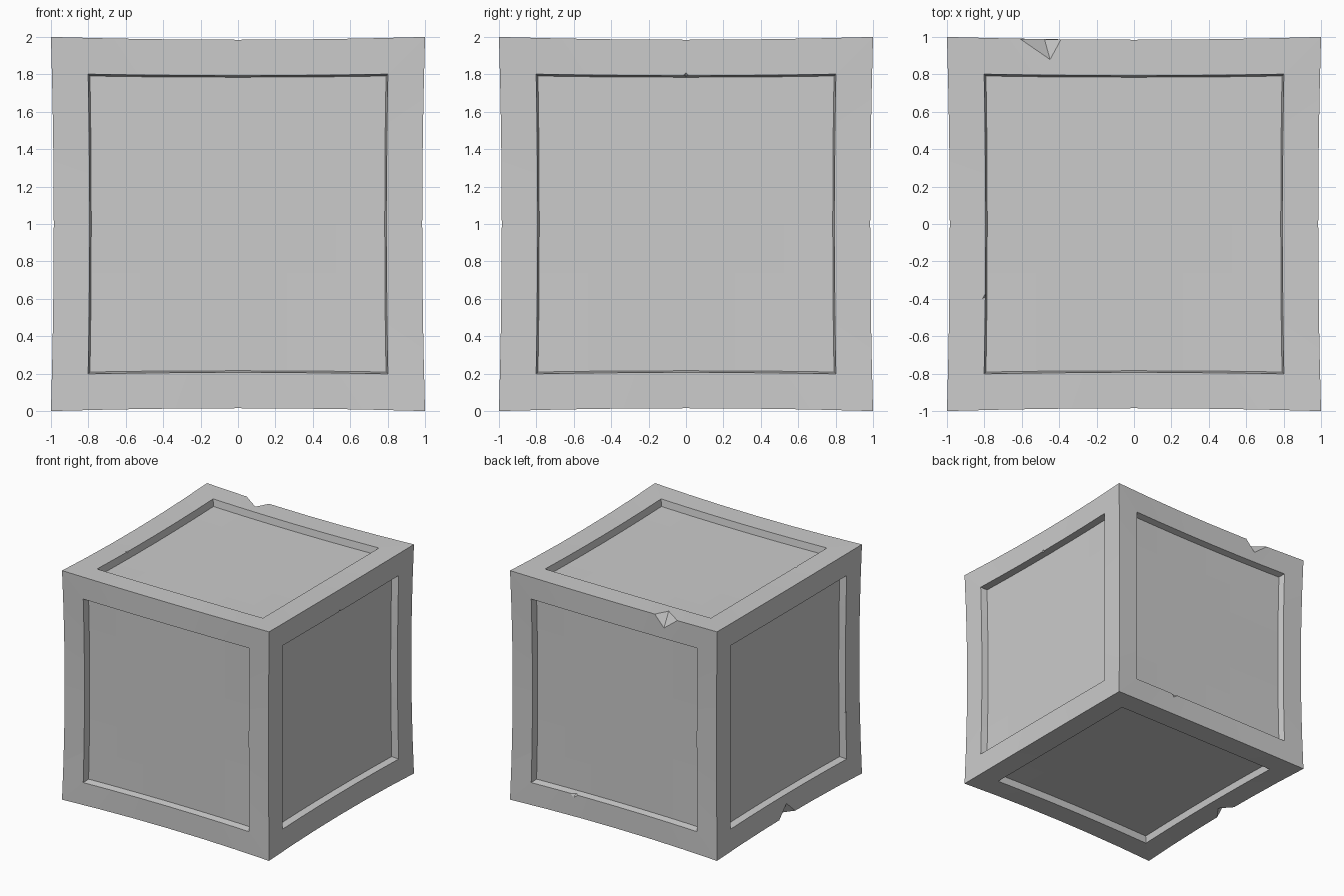
import bpy, bmesh
from mathutils import Vector

if "Cube" in bpy.data.objects:
    bpy.data.objects.remove(bpy.data.objects["Cube"])

INSET, DEPTH, BOW = 0.275, 0.06, 0.015
PANEL = -(1 - INSET)      # panel rim offset, measured against the open direction
X, Y, Z = Vector((1, 0, 0)), Vector((0, 1, 0)), Vector((0, 0, 1))


def make_object(name, bm):
    mesh = bpy.data.meshes.new(name)
    bm.to_mesh(mesh)
    bm.free()
    obj = bpy.data.objects.new(name, mesh)
    bpy.context.collection.objects.link(obj)
    return obj


# Stone block with a recessed, slightly tapered panel on every face
bm = bmesh.new()
bmesh.ops.create_cube(bm, size=2)
panels = bm.faces[:]
bmesh.ops.inset_individual(bm, faces=panels, thickness=INSET, depth=0)
bmesh.ops.inset_individual(bm, faces=panels, thickness=0.013, depth=-DEPTH)
long_edges = [e for e in bm.edges if e.calc_length() > 1]
bmesh.ops.subdivide_edges(bm, edges=long_edges, cuts=5, use_grid_fill=True)
bmesh.ops.recalc_face_normals(bm, faces=bm.faces[:])
block = make_object("stone_block", bm)

# Chips: V-shaped notches knocked out of panel rims and outer edges
cut = bmesh.new()


def chip(normal, open_dir, edge, t0, t1, t_top, t_deep, reach, deep):
    axis = normal.cross(open_dir)
    axis = Vector([abs(c) for c in axis])
    c = normal + open_dir * edge
    left, right = c + axis * t0, c + axis * t1
    top = c + axis * t_top - open_dir * reach
    low = c + axis * t_deep - normal * deep
    out = (normal + open_dir) * 0.1
    pts = [left, right, top, low, left + out, right + out,
           top + normal * 0.1, low + open_dir * 0.1]
    verts = [cut.verts.new(p) for p in pts]
    bmesh.ops.convex_hull(cut, input=verts)


D = DEPTH - 0.002
chip(X, -Z, PANEL, -0.10, 0.10, 0.00, 0.00, 0.095, D)
chip(X, Z, PANEL, 0.30, 0.42, 0.38, 0.37, 0.05, 0.04)
chip(Z, X, PANEL, -0.47, -0.24, -0.40, -0.35, 0.095, D)
chip(Z, Y, PANEL, 0.30, 0.42, 0.38, 0.37, 0.05, 0.04)
chip(Z, Y, 1, -0.61, -0.39, -0.45, -0.48, 0.11, 0.10)
chip(Y, Z, PANEL, 0.23, 0.50, 0.40, 0.33, 0.11, D)
chip(-X, Y, PANEL, -0.46, -0.25, -0.40, -0.38, 0.09, D)
chip(-X, -Z, 1, -0.10, 0.12, 0.02, 0.02, 0.11, 0.09)
bmesh.ops.delete(cut, geom=[v for v in cut.verts if not v.link_faces], context='VERTS')
bmesh.ops.recalc_face_normals(cut, faces=cut.faces[:])
cutter = make_object("chip_cutter", cut)
cutter.hide_render = True

mod = block.modifiers.new("chips", 'BOOLEAN')
mod.operation, mod.solver, mod.object = 'DIFFERENCE', 'EXACT', cutter
deps = bpy.context.evaluated_depsgraph_get()
chipped = bpy.data.meshes.new_from_object(block.evaluated_get(deps))
block.modifiers.clear()
block.data = chipped
bpy.data.objects.remove(cutter)

# Worn, gently concave sides: pull everything but the corners inward
for v in block.data.vertices:
    sq = [min(c * c, 1) for c in v.co]
    v.co = Vector((v.co.x * (1 - BOW * (1 - sq[1] * sq[2])),
                   v.co.y * (1 - BOW * (1 - sq[0] * sq[2])),
                   v.co.z * (1 - BOW * (1 - sq[0] * sq[1])) + 1))
block.data.update()
